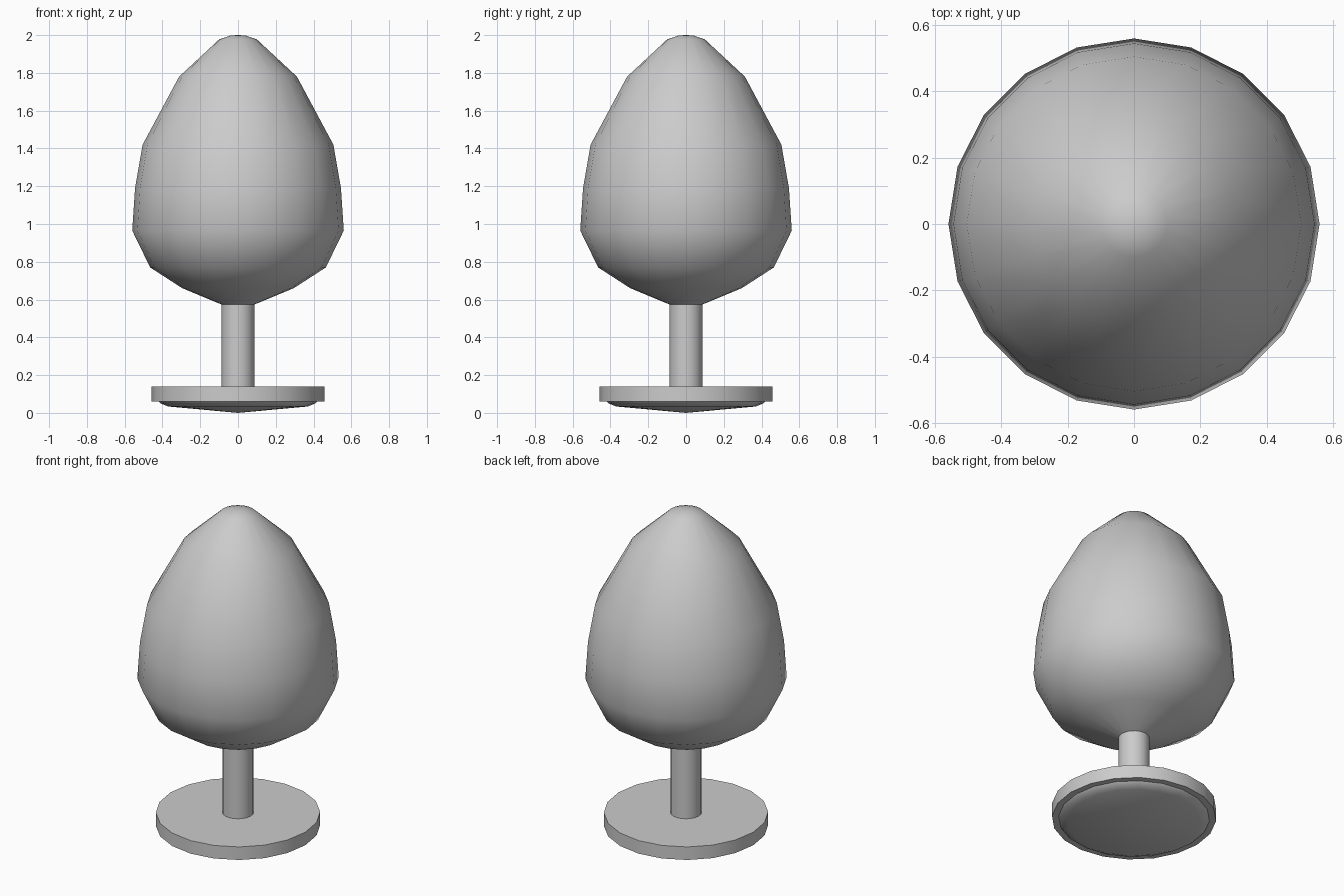
import bpy, bmesh, math

if "Cube" in bpy.data.objects:
    bpy.data.objects.remove(bpy.data.objects["Cube"])

SIDES = 20


def lathe(name, profile, smooth_angle):
    """Revolve (radius, z) points about z; radius 0 makes a pole."""
    bm = bmesh.new()
    rings = []
    for r, z in profile:
        if r == 0:
            rings.append([bm.verts.new((0, 0, z))] * SIDES)
        else:
            rings.append([bm.verts.new((r * math.cos(2 * math.pi * i / SIDES),
                                        r * math.sin(2 * math.pi * i / SIDES), z))
                          for i in range(SIDES)])
    for a, b in zip(rings, rings[1:]):
        for i in range(SIDES):
            j = (i + 1) % SIDES
            corners = list(dict.fromkeys((a[i], a[j], b[j], b[i])))
            bm.faces.new(corners)
    bmesh.ops.recalc_face_normals(bm, faces=bm.faces)
    mesh = bpy.data.meshes.new(name)
    bm.to_mesh(mesh)
    bm.free()
    obj = bpy.data.objects.new(name, mesh)
    bpy.context.collection.objects.link(obj)
    bpy.ops.object.select_all(action='DESELECT')
    obj.select_set(True)
    bpy.context.view_layer.objects.active = obj
    bpy.ops.object.shade_smooth_by_angle(angle=math.radians(smooth_angle))
    return obj


# Rounded teardrop body, open where the stem meets it
lathe("body", [(0.085, 0.573), (0.295, 0.66), (0.465, 0.77), (0.56, 0.965),
               (0.545, 1.19), (0.505, 1.42), (0.312, 1.78), (0.10, 1.977),
               (0.04, 1.998), (0, 2.0)], 60)

# Straight stem
lathe("stem", [(0.087, 0.14), (0.087, 0.573)], 40)

# Flat round base
lathe("base_disc", [(0, 0.06), (0.457, 0.06), (0.457, 0.14), (0, 0.14)], 40)

# Shallow domed inlay under the base
lathe("base_inlay", [(0.42, 0.06), (0.41, 0.05), (0.37, 0.034), (0, 0.0)], 60)
